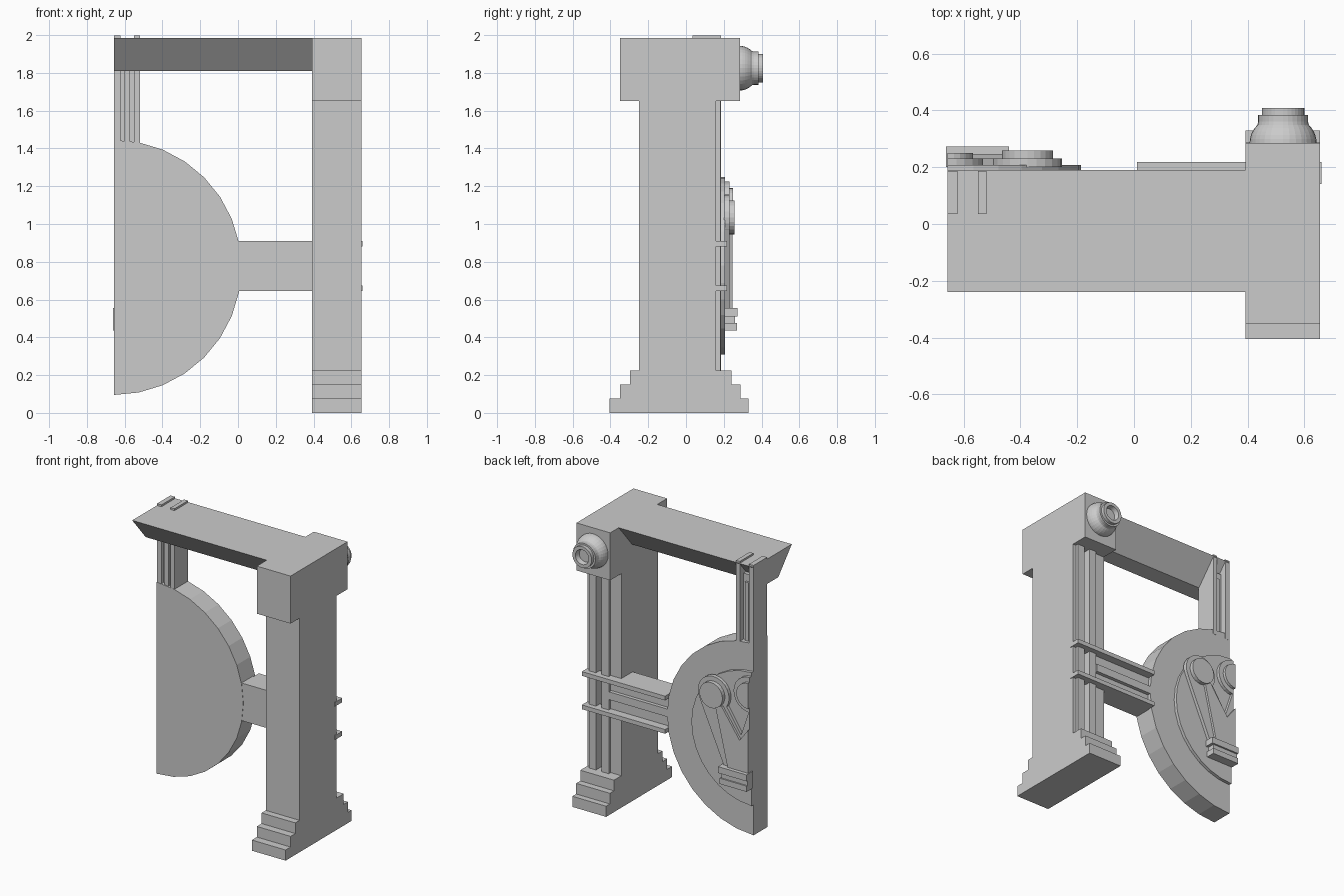
import bpy, bmesh, math
from mathutils import Vector

if "Cube" in bpy.data.objects:
    bpy.data.objects.remove(bpy.data.objects["Cube"])


def prism(name, pts, axis, a, b):
    """Extrude a 2D outline along an axis ('x': y,z  'y': x,z  'z': x,y)."""
    place = {'x': lambda p, t: (t, p[0], p[1]),
             'y': lambda p, t: (p[0], t, p[1]),
             'z': lambda p, t: (p[0], p[1], t)}[axis]
    bm = bmesh.new()
    face = bm.faces.new([bm.verts.new(place(p, a)) for p in pts])
    new = bmesh.ops.extrude_face_region(bm, geom=[face])['geom']
    shift = Vector(place((0, 0), b - a))
    bmesh.ops.translate(bm, vec=shift, verts=[g for g in new if isinstance(g, bmesh.types.BMVert)])
    bmesh.ops.recalc_face_normals(bm, faces=bm.faces)
    return finish(name, bm)


def finish(name, bm):
    mesh = bpy.data.meshes.new(name)
    bm.to_mesh(mesh)
    bm.free()
    ob = bpy.data.objects.new(name, mesh)
    bpy.context.collection.objects.link(ob)
    return ob


def box(name, x0, x1, y0, y1, z0, z1):
    return prism(name, [(x0, y0), (x1, y0), (x1, y1), (x0, y1)], 'z', z0, z1)


def arc(cx, cz, r, n, half=False):
    """Full circle, or the right-hand half of one."""
    if half:
        angles = [-math.pi / 2 + math.pi * i / n for i in range(n + 1)]
    else:
        angles = [2 * math.pi * i / n for i in range(n)]
    return [(cx + r * math.cos(t), cz + r * math.sin(t)) for t in angles]


def lathe_y(name, cx, cz, profile, n=32):
    """Revolve (radius, y) pairs about a line parallel to y."""
    bm = bmesh.new()
    rings = [[bm.verts.new((x, y, z)) for x, z in arc(cx, cz, r, n)] for r, y in profile]
    for p, q in zip(rings, rings[1:]):
        for i in range(n):
            j = (i + 1) % n
            bm.faces.new((p[i], p[j], q[j], q[i]))
    bm.faces.new(rings[0])
    bm.faces.new(rings[-1])
    bmesh.ops.recalc_face_normals(bm, faces=bm.faces)
    return finish(name, bm)


X0, L, R = -0.657, 0.392, 0.655

# column: stepped base, grooved shaft, capital
for i, (f, b) in enumerate([(-0.405, 0.33), (-0.35, 0.288), (-0.297, 0.242)]):
    box(f"base_step_{i + 1}", L, R, f, b, i * 0.075, (i + 1) * 0.075)
prism("column_shaft", [(L, -0.25), (R, -0.25), (R, 0.16), (0.63, 0.16), (0.63, 0.182), (0.575, 0.182),
                       (0.575, 0.10), (0.53, 0.10), (0.53, 0.182), (0.475, 0.182), (0.475, 0.16), (L, 0.16)],
      'z', 0.225, 1.65)
box("column_capital", L, R, -0.35, 0.285, 1.65, 1.985)

# domed knob on the back of the capital
dome = [(0.118 * math.cos(t), 0.285 + 0.1 * math.sin(t)) for t in [i * 0.14 for i in range(6)]]
lathe_y("capital_knob", 0.525, 1.825,
        dome + [(0.088, 0.36), (0.088, 0.384), (0.075, 0.384), (0.075, 0.408), (0.052, 0.408), (0.045, 0.375)])

# lintel with sloping sides
prism("lintel", [(-0.24, 1.985), (0.19, 1.985), (0.04, 1.81), (-0.09, 1.81)], 'x', X0, L)

# hanging post with two rails
box("post_panel", X0, -0.52, 0.06, 0.145, 1.42, 1.9)
for i, (a, b) in enumerate([(X0, -0.622), (-0.55, -0.52)]):
    box(f"post_rail_{i + 1}", a, b, 0.035, 0.186, 1.40, 1.998)
box("post_mid_rib", -0.60, -0.572, 0.04, 0.16, 1.42, 1.85)

# half disc and its raised inner disc
prism("half_disc", arc(X0, 0.77, 0.675, 16, True), 'y', 0.033, 0.185)
prism("inner_disc", arc(X0, 0.78, 0.47, 16, True), 'y', 0.17, 0.207)

# arm with rails that run across the column
box("arm", -0.02, L + 0.02, 0.035, 0.16, 0.645, 0.91)
for i, z in enumerate((0.645, 0.88)):
    box(f"arm_rail_{i + 1}", 0.01, 0.66, 0.14, 0.218, z, z + 0.03)
box("arm_mid_bar", 0.0, 0.47, 0.14, 0.185, 0.75, 0.805)

# emblem: forked body, round bosses and stepped foot
prism("emblem_body", [(X0, 0.52), (-0.47, 0.52), (-0.27, 0.97), (-0.46, 1.0), (-0.59, 0.80), (X0, 1.0)],
      'y', 0.2, 0.23)
prism("emblem_ridge", [(X0, 0.54), (-0.50, 0.54), (-0.40, 0.96), (-0.45, 0.97), (-0.59, 0.77), (X0, 0.86)],
      'y', 0.22, 0.246)
lathe_y("emblem_boss", -0.375, 1.035, [(0.122, 0.2), (0.122, 0.23), (0.09, 0.23), (0.09, 0.258)], 24)
prism("center_boss_base", arc(X0, 1.10, 0.125, 12, True), 'y', 0.2, 0.23)
prism("center_boss_top", arc(X0, 1.10, 0.09, 12, True), 'y', 0.22, 0.25)
for i, (z0, z1, y, x) in enumerate([(0.435, 0.475, 0.27, -0.45), (0.475, 0.51, 0.26, -0.46), (0.51, 0.555, 0.272, -0.44)]):
    box(f"emblem_foot_{i + 1}", -0.662, x, 0.2, y, z0, z1)
